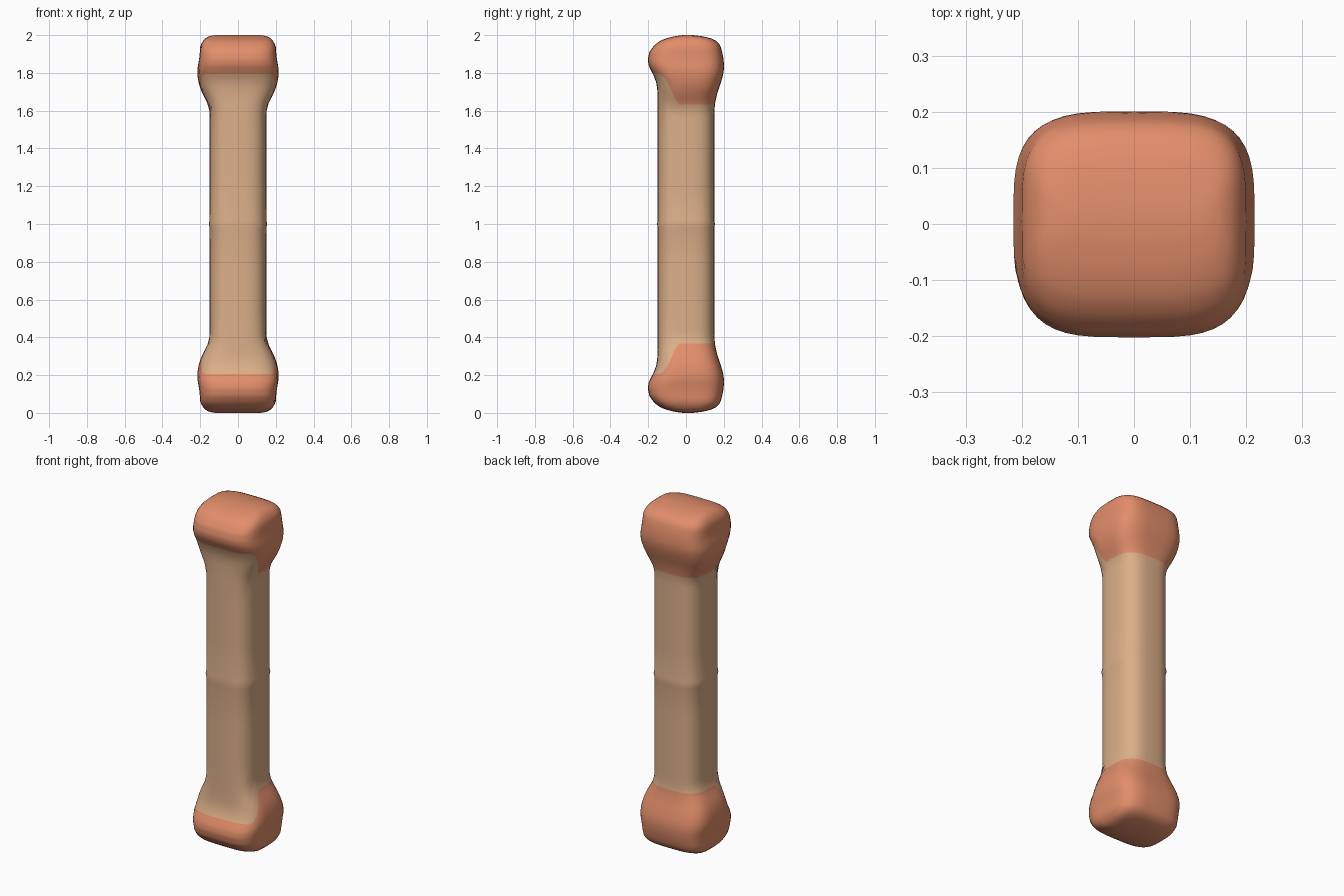
import bpy, bmesh, math

if "Cube" in bpy.data.objects:
    bpy.data.objects.remove(bpy.data.objects["Cube"])

SEG = 48
# upper half profile: z, half width, front y, back y, squareness
PROFILE = [
    (1.00, .155, -.153, .153, 3.0), (1.02, .150, -.150, .150, 3.0),
    (1.58, .150, -.150, .150, 3.0), (1.62, .154, -.150, .151, 3.0),
    (1.66, .172, -.150, .158, 3.1), (1.70, .193, -.151, .168, 3.2),
    (1.74, .207, -.155, .182, 3.3), (1.78, .214, -.167, .194, 3.4),
    (1.81, .216, -.184, .200, 3.5), (1.84, .212, -.198, .201, 3.6),
    (1.87, .206, -.203, .199, 3.7), (1.91, .202, -.194, .192, 3.8),
    (1.94, .200, -.173, .183, 3.8), (1.96, .191, -.152, .172, 3.8),
    (1.975, .182, -.126, .153, 3.7), (1.987, .167, -.092, .120, 3.6),
    (1.995, .150, -.055, .080, 3.5), (2.00, .120, -.015, .035, 3.2)]


def section(z):
    for a, b in zip(PROFILE, PROFILE[1:]):
        if z <= b[0]:
            t = (z - a[0]) / (b[0] - a[0])
            return [p + (q - p) * t for p, q in zip(a, b)][1:]
    return PROFILE[-1][1:]


def spow(v, e):
    return math.copysign(abs(v) ** e, v)


def border(ang):
    """Height of the colour border: high on the front, low on sides and back."""
    v = spow(math.sin(ang), 2 / 3)
    t = min(1, max(0, (-v - .25) / .55))
    return 1.633 + .16 * t * t * (3 - 2 * t)


def material(name, col):
    m = bpy.data.materials.new(name)
    m.diffuse_color = (*col, 1)
    m.use_nodes = True
    m.node_tree.nodes["Principled BSDF"].inputs["Base Color"].default_value = m.diffuse_color
    return m


# levels: 0..1 shaft from middle to border, 1..2 knob from border to top
shaft = [0, .03, .3, .6, .75, .82, .87, .91, .95, 1]
knob = [1 + i / 18 for i in range(1, 16)] + [1.875, 1.92, 1.95, 1.97, 1.986, 2]
half = shaft + knob
levels = [(-1, t) for t in reversed(half[1:])] + [(1, t) for t in half]

bm = bmesh.new()
rings = []
for side, t in levels:
    ring = []
    for i in range(SEG):
        ang = 2 * math.pi * i / SEG
        zb = border(ang)
        z = 1 + (zb - 1) * t if t <= 1 else zb + (2 - zb) * (t - 1)
        hx, yf, yb, n = section(z)
        c, s = spow(math.cos(ang), 2 / n), spow(math.sin(ang), 2 / n)
        ring.append(bm.verts.new((hx * c, (yf + yb) / 2 + (yb - yf) / 2 * s,
                                  1 + side * (z - 1))))
    rings.append(ring)

# skin the rings, orange beyond the border level
for (sa, ta), (sb, tb), a, b in zip(levels, levels[1:], rings, rings[1:]):
    for i in range(SEG):
        j = (i + 1) % SEG
        f = bm.faces.new((a[i], a[j], b[j], b[i]))
        f.material_index = 1 if max(ta, tb) > 1 else 0
for f in (bm.faces.new(rings[0][::-1]), bm.faces.new(rings[-1])):
    f.material_index = 1

for f in bm.faces:
    f.smooth = True
bmesh.ops.recalc_face_normals(bm, faces=bm.faces)
me = bpy.data.meshes.new("bone")
bm.to_mesh(me)
bm.free()
me.materials.append(material("tan shaft", (.72, .43, .25)))
me.materials.append(material("orange ends", (.76, .27, .145)))
bpy.context.collection.objects.link(bpy.data.objects.new("bone", me))
